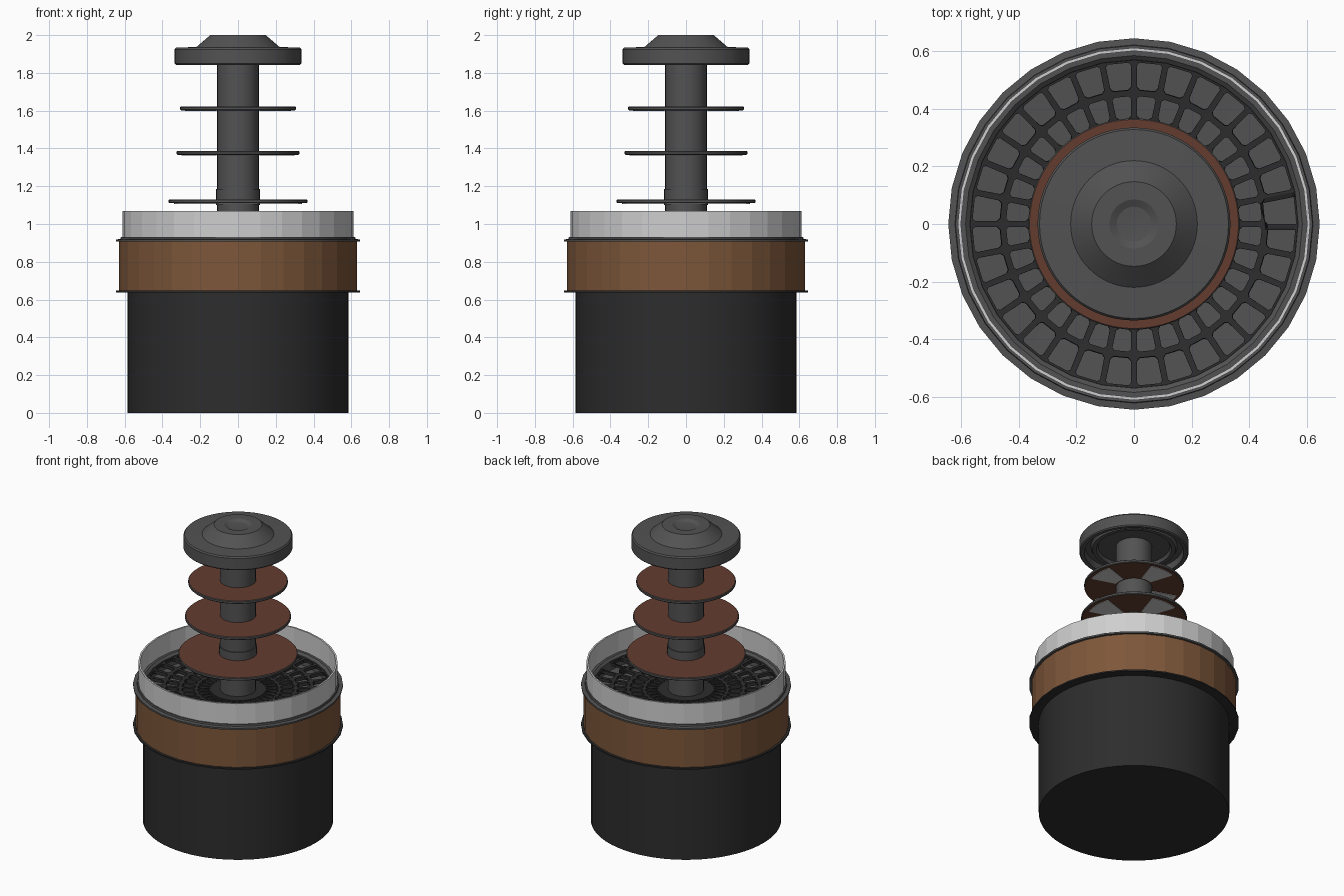
import bpy, bmesh, math

if "Cube" in bpy.data.objects:
    bpy.data.objects.remove(bpy.data.objects["Cube"], do_unlink=True)


def material(name, r, g, b):
    m = bpy.data.materials.new(name)
    m.use_nodes = True
    m.diffuse_color = (r, g, b, 1)
    m.node_tree.nodes["Principled BSDF"].inputs["Base Color"].default_value = (r, g, b, 1)
    return m


BLACK = material("black plastic", 0.026, 0.026, 0.026)
GREY = material("dark grey metal", 0.085, 0.085, 0.085)
TAN = material("tan brown", 0.205, 0.094, 0.042)
BROWN = material("chocolate brown", 0.125, 0.046, 0.028)
WHITE = material("pale grey", 0.62, 0.62, 0.62)


def finish(name, bm, mats, smooth):
    """Turn a bmesh into a named object."""
    bmesh.ops.recalc_face_normals(bm, faces=bm.faces)
    mesh = bpy.data.meshes.new(name)
    bm.to_mesh(mesh)
    bm.free()
    for m in mats:
        mesh.materials.append(m)
    ob = bpy.data.objects.new(name, mesh)
    bpy.context.collection.objects.link(ob)
    if smooth:
        bpy.ops.object.select_all(action="DESELECT")
        ob.select_set(True)
        bpy.context.view_layer.objects.active = ob
        bpy.ops.object.shade_smooth_by_angle(angle=math.radians(20))
    return ob


def ring_verts(bm, r, z, n):
    step = math.tau / n
    return [bm.verts.new((r * math.cos(i * step), r * math.sin(i * step), z)) for i in range(n)]


def lathe(name, profile, mats, n=64, smooth=True, closed=False, rule=None):
    """Revolve (radius, height) points; open ends are capped unless closed."""
    bm = bmesh.new()
    rings = [ring_verts(bm, r, z, n) for r, z in profile]
    pairs = list(zip(rings, rings[1:]))
    if closed:
        pairs.append((rings[-1], rings[0]))
    else:
        bm.faces.new(rings[0])
        bm.faces.new(rings[-1])
    for a, b in pairs:
        for i in range(n):
            j = (i + 1) % n
            bm.faces.new((a[i], a[j], b[j], b[i]))
    bmesh.ops.recalc_face_normals(bm, faces=bm.faces)
    if rule:
        for f in bm.faces:
            f.material_index = rule(f)
    return finish(name, bm, mats, smooth)


# Base drum with its lower flange
lathe("base_drum", [(0.585, 0), (0.585, 0.645)], [BLACK])
lathe("lower_flange", [(0.57, 0.638), (0.645, 0.638), (0.645, 0.647), (0.57, 0.647)],
      [BLACK], n=32, closed=True)

# Coloured band around the bowl
lathe("bowl_band", [(0.57, 0.646), (0.63, 0.646), (0.63, 0.91), (0.57, 0.91)],
      [TAN], n=32, smooth=False, closed=True)

# Upper flange, stepped lip and inner bowl
lathe("bowl", [(0.57, 0.907), (0.645, 0.907), (0.645, 0.918), (0.622, 0.921), (0.62, 0.932),
               (0.585, 0.932), (0.57, 0.918), (0.565, 0.86), (0.10, 0.845),
               (0.10, 0.82), (0.57, 0.82)], [GREY], n=32, closed=True)

# Pale splash guard
lathe("splash_guard", [(0.612, 0.925), (0.612, 1.07), (0.601, 1.07), (0.601, 0.925)],
      [WHITE], n=32, smooth=False, closed=True)


# Radial grate with rounded openings
def build_grate():
    bm = bmesh.new()
    n = 32
    rows = [(0.572, 0.912), (0.455, 0.902), (0.355, 0.894), (0.255, 0.887), (0.165, 0.881)]
    rings = [ring_verts(bm, r, z, n) for r, z in rows]
    for a, b in zip(rings, rings[1:]):
        for i in range(n):
            j = (i + 1) % n
            bm.faces.new((a[i], a[j], b[j], b[i]))
    cells = list(bm.faces)
    for f in cells:
        width = math.hypot(*f.calc_center_median().xy) * math.tau / n
        bmesh.ops.inset_individual(bm, faces=[f], thickness=min(0.015, width * 0.22))
    corners = [v for f in cells for v in f.verts]
    bmesh.ops.bevel(bm, geom=corners, offset=0.009, segments=1, affect="VERTICES")
    holes = [f for f in bm.faces if len(f.verts) >= 8]
    bmesh.ops.delete(bm, geom=holes, context="FACES")
    ob = finish("grate", bm, [BLACK], False)
    thick = ob.modifiers.new("thickness", "SOLIDIFY")
    thick.thickness = 0.022
    thick.offset = -1


build_grate()
lathe("grate_hub", [(0.10, 0.86), (0.17, 0.86), (0.17, 0.885), (0.10, 0.885)], [BLACK], closed=True)

# Central column and collar
lathe("column", [(0.11, 0.83), (0.11, 1.9)], [GREY], n=32)
lathe("column_collar", [(0.105, 1.10), (0.116, 1.10), (0.116, 1.185), (0.105, 1.185)],
      [GREY], n=32, closed=True)


# Tiers: brown faces, grey rim, pale wedges below
def tier(name, r, z):
    lathe(name, [(0.10, z), (r - 0.004, z), (r, z + 0.004), (r, z + 0.016),
                 (r - 0.004, z + 0.02), (0.10, z + 0.02)], [BROWN, GREY], closed=True,
          rule=lambda f: 0 if abs(f.normal.z) > 0.95 else 1)
    bm = bmesh.new()
    for k in range(4):
        mid = k * math.pi / 2
        arc = [mid + math.radians(a) for a in range(-18, 19, 6)]
        pts = [(r * 0.92 * math.cos(a), r * 0.92 * math.sin(a)) for a in arc]
        pts += [(0.12 * math.cos(a), 0.12 * math.sin(a)) for a in reversed(arc)]
        face = bm.faces.new([bm.verts.new((x, y, z - 0.003)) for x, y in pts])
        ext = bmesh.ops.extrude_face_region(bm, geom=[face])
        top = [v for v in ext["geom"] if isinstance(v, bmesh.types.BMVert)]
        bmesh.ops.translate(bm, verts=top, vec=(0, 0, 0.004))
    finish(name + "_wedges", bm, [WHITE], False)


for name, r, z in [("lower_tier", 0.367, 1.11), ("middle_tier", 0.325, 1.366),
                   ("upper_tier", 0.306, 1.602)]:
    tier(name, r, z)

# Crown with hollow underside, sloped boss and dimpled top
lathe("crown", [(0.10, 1.89), (0.22, 1.89), (0.23, 1.87), (0.255, 1.87), (0.265, 1.89),
                (0.30, 1.89), (0.305, 1.845), (0.329, 1.843), (0.335, 1.85), (0.335, 1.925),
                (0.328, 1.934), (0.22, 1.937), (0.147, 2.0), (0.085, 2.0),
                (0.06, 1.988), (0.02, 1.985)], [GREY])
